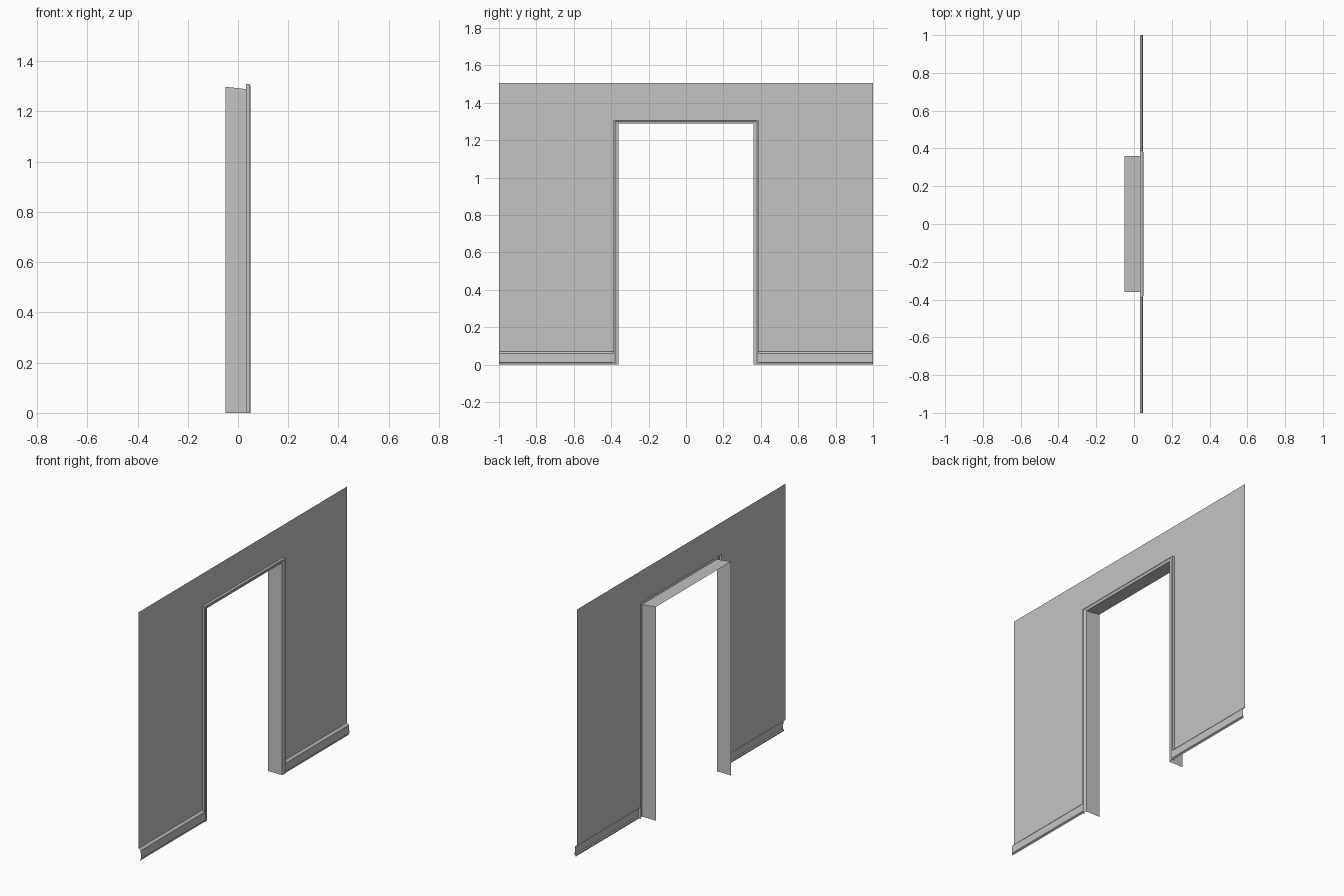
import bpy
import bmesh

cube = bpy.data.objects.get("Cube")
if cube:
    bpy.data.objects.remove(cube, do_unlink=True)

# Main dimensions
HALF_W, TOP = 1.0, 1.505       # wall half width and height
OPEN_Y, OPEN_Z = 0.36, 1.288   # doorway half width and height
FRAME = 0.028                  # architrave width
WALL_X, BACK_X = 0.032, -0.05  # wall plane and rear edge of the lining
SKIRT_Z = 0.07

plaster = bpy.data.materials.new("plain_grey")
plaster.use_nodes = True
GREY = (0.55, 0.55, 0.55, 1.0)
plaster.diffuse_color = GREY
plaster.node_tree.nodes["Principled BSDF"].inputs["Base Color"].default_value = GREY


def sheet(name, rows):
    """Join consecutive rows of points into a flat-faced open surface."""
    bm = bmesh.new()
    verts = [[bm.verts.new(p) for p in row] for row in rows]
    for a, b in zip(verts, verts[1:]):
        for i in range(len(a) - 1):
            bm.faces.new((a[i], a[i + 1], b[i + 1], b[i]))
    mesh = bpy.data.meshes.new(name)
    bm.to_mesh(mesh)
    bm.free()
    mesh.materials.append(plaster)
    obj = bpy.data.objects.new(name, mesh)
    bpy.context.collection.objects.link(obj)
    return obj


def doorway_path(x, offset, rise=0.0):
    """U-shaped outline of the doorway, pushed outward by an offset."""
    y, z = OPEN_Y + offset, OPEN_Z + offset * 0.75 + rise
    return [(x, y, 0), (x, y, z), (x, -y, z), (x, -y, 0)]


# Thin wall: an arch-shaped sheet around the doorway, above the skirting
hole_y, hole_z = OPEN_Y + FRAME, OPEN_Z + FRAME * 0.75
inner = [(WALL_X, s * hole_y, z) for s, z in
         ((1, SKIRT_Z), (1, hole_z), (-1, hole_z), (-1, SKIRT_Z))]
outer = [(WALL_X, s * HALF_W, z) for s, z in
         ((1, SKIRT_Z), (1, TOP), (-1, TOP), (-1, SKIRT_Z))]
sheet("wall", [inner, outer])

# Architrave: moulded profile swept round the doorway
profile = [(WALL_X, FRAME), (0.047, FRAME), (0.049, 0.02),
           (0.045, 0.012), (0.043, 0.0)]
sheet("door_architrave", [doorway_path(x, o) for x, o in profile])

# Lining: jambs and a slightly sloping head running back from the architrave
sheet("door_lining", [doorway_path(0.043, 0), doorway_path(BACK_X, 0, 0.01)])

# Skirting boards on both sides of the doorway
skirting = [(WALL_X, SKIRT_Z), (0.039, 0.068), (0.046, 0.06),
            (0.048, 0.012), (0.043, 0.008), (0.043, 0.0)]
for side, sign in (("left", 1), ("right", -1)):
    ends = (hole_y, HALF_W) if sign > 0 else (-HALF_W, -hole_y)
    sheet("skirting_" + ("back" if sign > 0 else "front"),
          [[(x, y, z) for y in ends] for x, z in skirting])
